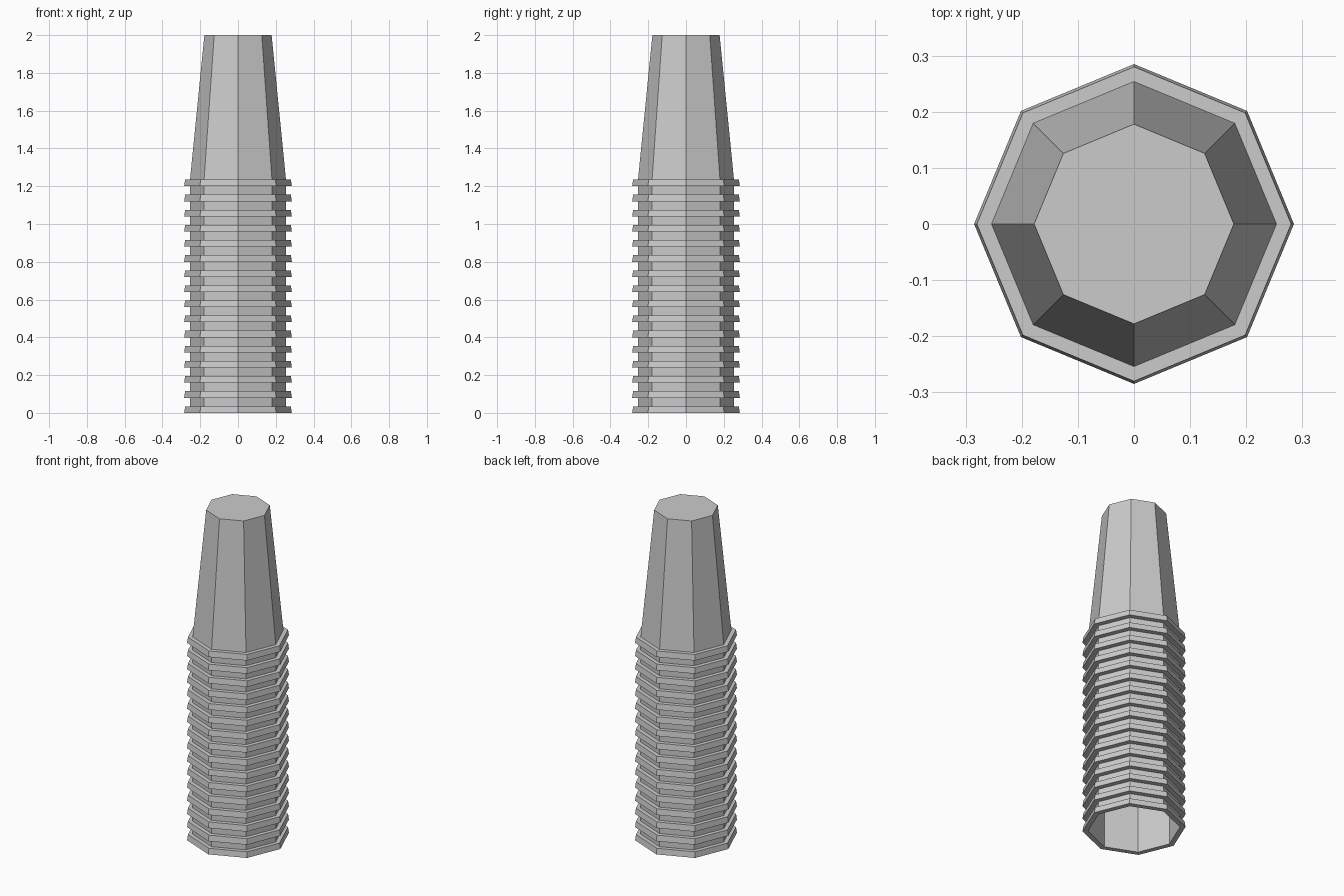
import bpy, bmesh, math

if "Cube" in bpy.data.objects:
    bpy.data.objects.remove(bpy.data.objects["Cube"])

SIDES = 8


def lathe(name, profile, cap_top=False):
    """Sweep (radius, z) points, listed bottom to top outside, into an octagonal shell."""
    bm = bmesh.new()
    rings = []
    for r, z in profile:
        rings.append([bm.verts.new((r * math.cos(2 * math.pi * i / SIDES),
                                    r * math.sin(2 * math.pi * i / SIDES), z))
                      for i in range(SIDES)])
    for a, b in zip(rings, rings[1:]):
        for i in range(SIDES):
            j = (i + 1) % SIDES
            bm.faces.new((a[i], a[j], b[j], b[i]))
    if cap_top:
        bm.faces.new(rings[-1])
    mesh = bpy.data.meshes.new(name)
    bm.to_mesh(mesh)
    bm.free()
    obj = bpy.data.objects.new(name, mesh)
    bpy.context.collection.objects.link(obj)
    return obj


# Hollow body: straight lower tube, tapered closed tip, open underneath
lathe("tapered_body", [(0.254, 0), (0.254, 1.235), (0.178, 2.0)], cap_top=True)

# Sixteen raised grip ribs around the lower tube
ribs = lathe("grip_ribs", [(0.254, 0), (0.285, 0), (0.28, 0.035), (0.254, 0.035)])
stack = ribs.modifiers.new("stack", 'ARRAY')
stack.count = 16
stack.use_relative_offset = False
stack.use_constant_offset = True
stack.constant_offset_displace = (0, 0, 0.08)
